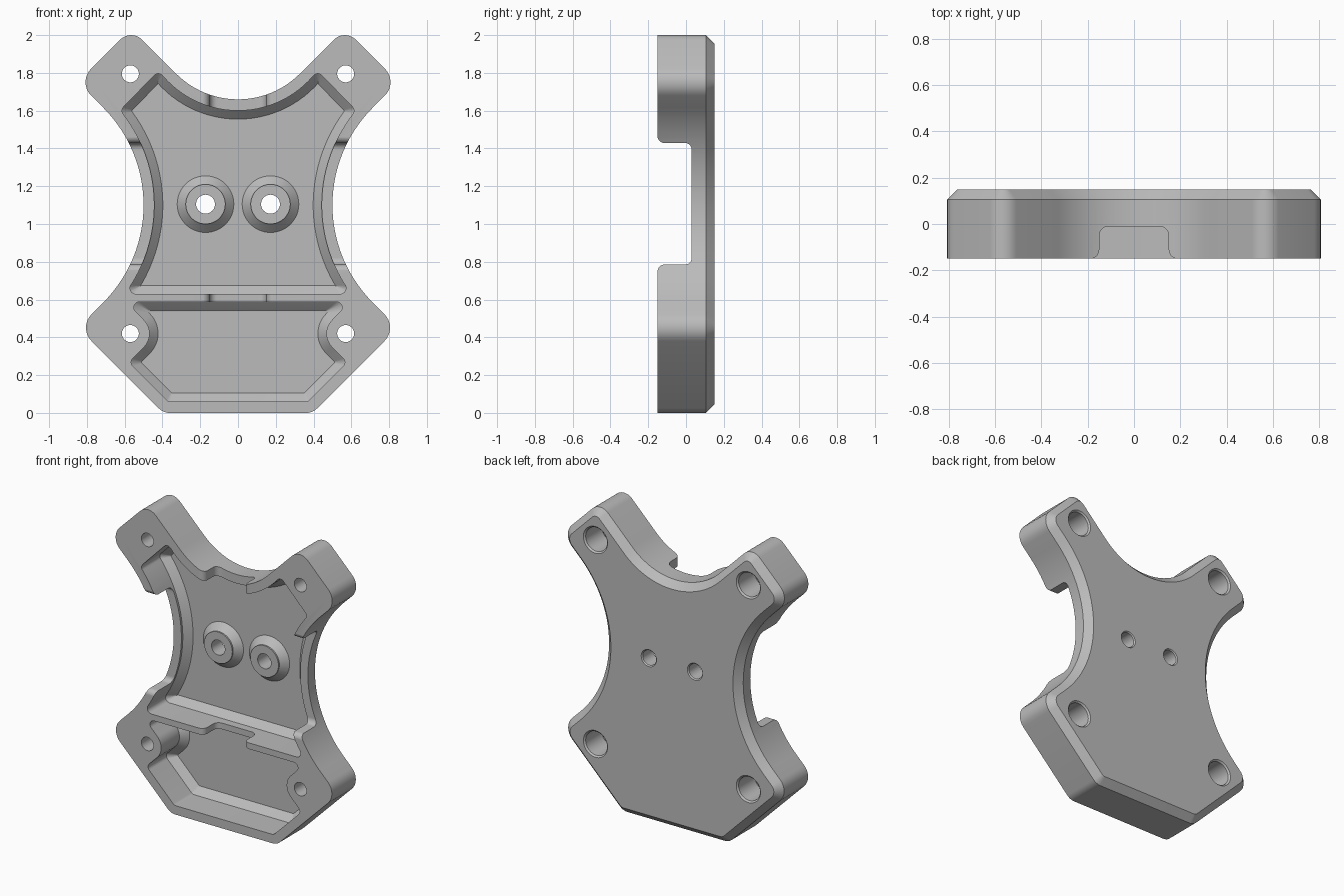
import bpy, bmesh
from math import sin, cos, tan, radians, pi
from mathutils import Vector

cube = bpy.data.objects.get("Cube")
if cube:
    bpy.data.objects.remove(cube)

FRONT, BACK, FLOOR, CHAMFER = -0.15, 0.15, 0.09, 0.045

grey = bpy.data.materials.new("light grey")
grey.use_nodes = True
grey.diffuse_color = (0.5, 0.5, 0.5, 1)
grey.node_tree.nodes["Principled BSDF"].inputs["Base Color"].default_value = (0.5, 0.5, 0.5, 1)


# Outline helpers: points are (u, v, corner radius)
def arc(cx, cz, r, a0, a1, n, end_round=0.0):
    pts = []
    for i in range(n + 1):
        a = radians(a0 + (a1 - a0) * i / n)
        pts.append((cx + r * cos(a), cz + r * sin(a), 0.0))
    pts[0] = pts[0][:2] + (end_round,)
    return pts


def mirrored(half):
    return half + [(-x, z, r) for x, z, r in reversed(half) if abs(x) > 1e-5]


def inset(pts, d):
    out = []
    for i, (x, z, r) in enumerate(pts):
        p = Vector((x, z))
        e1 = (p - Vector(pts[i - 1][:2])).normalized()
        e2 = (Vector(pts[(i + 1) % len(pts)][:2]) - p).normalized()
        n1, n2 = Vector((-e1.y, e1.x)), Vector((-e2.y, e2.x))
        q = p + (n1 + n2) * (d / (1 + n1.dot(n2)))
        out.append((q.x, q.y, max(r - d, 0.008) if r else 0.0))
    return out


def rounded(pts, steps=8):
    out = []
    for i, (x, z, r) in enumerate(pts):
        p = Vector((x, z))
        if not r:
            out.append(p)
            continue
        a = (Vector(pts[i - 1][:2]) - p).normalized()
        b = (Vector(pts[(i + 1) % len(pts)][:2]) - p).normalized()
        half = a.angle(b) / 2
        centre = p + (a + b).normalized() * (r / sin(half))
        start, end = p + a * (r / tan(half)) - centre, p + b * (r / tan(half)) - centre
        turn = start.angle_signed(end)
        for k in range(steps + 1):
            t = -turn * k / steps
            out.append(centre + Vector((start.x * cos(t) - start.y * sin(t),
                                        start.x * sin(t) + start.y * cos(t))))
    return out


# Solid through a stack of matching loops
def loft(name, loops):
    bm = bmesh.new()
    rings = [[bm.verts.new(p) for p in loop] for loop in loops]
    n = len(rings[0])
    bm.faces.new(rings[0])
    bm.faces.new(rings[-1])
    for lo, hi in zip(rings, rings[1:]):
        for i in range(n):
            j = (i + 1) % n
            bm.faces.new((lo[i], lo[j], hi[j], hi[i]))
    bmesh.ops.recalc_face_normals(bm, faces=bm.faces)
    mesh = bpy.data.meshes.new(name)
    bm.to_mesh(mesh)
    bm.free()
    mesh.materials.append(grey)
    ob = bpy.data.objects.new(name, mesh)
    bpy.context.collection.objects.link(ob)
    return ob


# Straight walls from y0, with a bevelled rim ending at y1
def tray(name, pts, y0, y1):
    wall, end = rounded(pts), rounded(inset(pts, CHAMFER))
    return loft(name, [[(p.x, y, p.y) for p in loop] for loop, y in
                       ((wall, y0), (wall, y1 - CHAMFER), (end, y1))])


def lathe(name, x, z, profile, n=48):
    return loft(name, [[(x + r * cos(2 * pi * i / n), y, z + r * sin(2 * pi * i / n))
                        for i in range(n)] for r, y in profile])


def combine(target, tool, operation="DIFFERENCE"):
    mod = target.modifiers.new("cut", "BOOLEAN")
    mod.operation, mod.solver, mod.object = operation, "EXACT", tool
    bpy.context.view_layer.objects.active = target
    bpy.ops.object.modifier_apply(modifier=mod.name)
    bpy.data.objects.remove(tool)


# Four-armed plate
body = tray("mounting_plate", mirrored(
    [(0.395, 0, 0.08), (0.8465, 0.4515, 0.1)]
    + arc(1.23, 1.1, 0.73, 225, 135, 28)
    + [(0.849, 1.751, 0.1), (0.566, 2.034, 0.082)]
    + arc(0, 2.123, 0.463, 315, 270, 16)), FRONT, BACK)

# Upper and lower pockets
upper = mirrored(arc(1.23, 1.1, 0.787, 216.7, 140.4, 24, 0.03)
                 + arc(0, 2.123, 0.523, 323.4, 270, 14, 0.03))
upper[24] = upper[24][:2] + (0.03,)
upper[-25] = upper[-25][:2] + (0.03,)
lower = mirrored([(0.37, 0.06, 0.03), (0.578, 0.268, 0.03)]
                 + arc(0.57, 0.42, 0.102, 225, 135, 12)
                 + [(0.594, 0.588, 0.03)])
for pts in (upper, lower):
    combine(body, tray("pocket_cutter", pts, FRONT - 0.1, FLOOR))


# Cable channels with rounded floors and lips
def channel(centre, w, floor, r, place):
    lip = FRONT - 0.0005
    half = [(w + 0.1, lip - 0.1, 0), (w + 0.1, lip, 0), (w, lip, r), (w, floor, r)]
    loop = rounded(mirrored(half))
    combine(body, loft("channel_cutter", [[place(centre + p.x, p.y, end) for p in loop]
                                          for end in (0, 1)]))


channel(1.107, 0.322, 0.03, 0.035, lambda u, y, e: (2 * e - 1, y, u))
channel(0, 0.15, -0.01, 0.04, lambda u, y, e: (u, y, 0.3 + 1.9 * e))

# Central bosses with drilled holes
for x in (-0.172, 0.172):
    combine(body, lathe("boss", x, 1.105, [(0.15, 0.12), (0.15, FLOOR), (0.105, FLOOR - CHAMFER),
                                           (0.105, 0.035)]), "UNION")
    combine(body, lathe("drill", x, 1.105, [(0.05, -0.1), (0.05, 0.143), (0.06, 0.153)]))

# Corner screw holes, counterbored from the back
for x in (-0.57, 0.57):
    for z in (0.42, 1.795):
        combine(body, lathe("screw_drill", x, z, [(0.045, -0.2), (0.045, -0.03), (0.08, -0.03),
                                                  (0.08, 0.14), (0.092, 0.152)]))

bpy.ops.object.select_all(action="DESELECT")
body.select_set(True)
bpy.context.view_layer.objects.active = body
bpy.ops.object.shade_smooth_by_angle(angle=radians(30))
